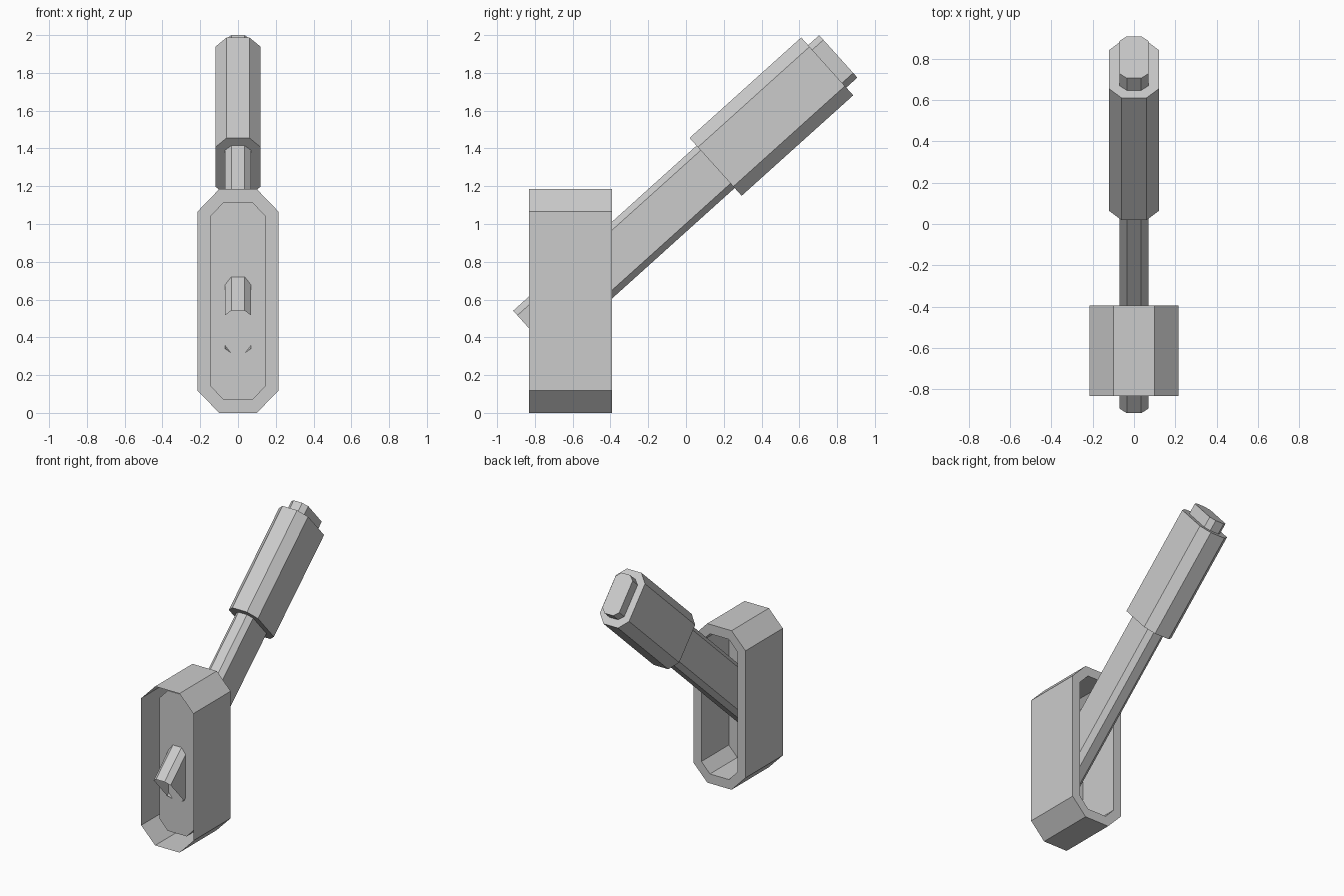
import bpy, bmesh, math
from mathutils import Vector

if "Cube" in bpy.data.objects:
    bpy.data.objects.remove(bpy.data.objects["Cube"])

X = Vector((1, 0, 0))


def octagon(w, h, flat, side):
    """Chamfered rectangle: half sizes w, h; half lengths of the straight edges."""
    return [(flat, h), (w, side), (w, -side), (flat, -h),
            (-flat, -h), (-w, -side), (-w, side), (-flat, h)]


def loft(name, rings, origin, axis, up, cap_start=False, cap_end=True):
    """Bridge octagon rings, each given as (distance along axis, profile)."""
    bm = bmesh.new()
    loops = [[bm.verts.new(origin + axis * d + X * a + up * b) for a, b in prof]
             for d, prof in rings]
    for r, s in zip(loops, loops[1:]):
        for i in range(8):
            j = (i + 1) % 8
            bm.faces.new((r[i], r[j], s[j], s[i]))
    if cap_start:
        bm.faces.new(loops[0][::-1])
    if cap_end:
        bm.faces.new(loops[-1])
    bmesh.ops.recalc_face_normals(bm, faces=bm.faces)
    # open shells: first wall panel must face outward (+x, +up)
    bm.faces.ensure_lookup_table()
    if bm.faces[0].normal.dot(X + up) < 0:
        bmesh.ops.reverse_faces(bm, faces=bm.faces[:])
    mesh = bpy.data.meshes.new(name)
    bm.to_mesh(mesh)
    bm.free()
    obj = bpy.data.objects.new(name, mesh)
    bpy.context.collection.objects.link(obj)
    return obj


# Housing: shell open at the front, recessed at the back down to a plate
outer = octagon(0.215, 0.592, 0.1, 0.473)
inner = octagon(0.148, 0.522, 0.078, 0.448)
loft("housing", [(-0.832, outer), (-0.393, outer), (-0.393, inner), (-0.715, inner)],
     Vector((0, 0, 0.592)), Vector((0, 1, 0)), Vector((0, 0, 1)))

# Tilted frame shared by lever and grip
ang = math.radians(42)
along = Vector((0, math.cos(ang), math.sin(ang)))
up = Vector((0, -math.sin(ang), math.cos(ang)))
centre = up * 0.863

# Lever bar, open at its lower end
bar = octagon(0.07, 0.151, 0.035, 0.118)
loft("lever_bar", [(-0.318, bar), (1.862, bar)], centre, along, up)

# Thicker grip sleeve around the upper part
sleeve = octagon(0.12, 0.206, 0.06, 0.14)
loft("lever_grip", [(0.988, sleeve), (1.783, sleeve)], centre, along, up, cap_start=True)
